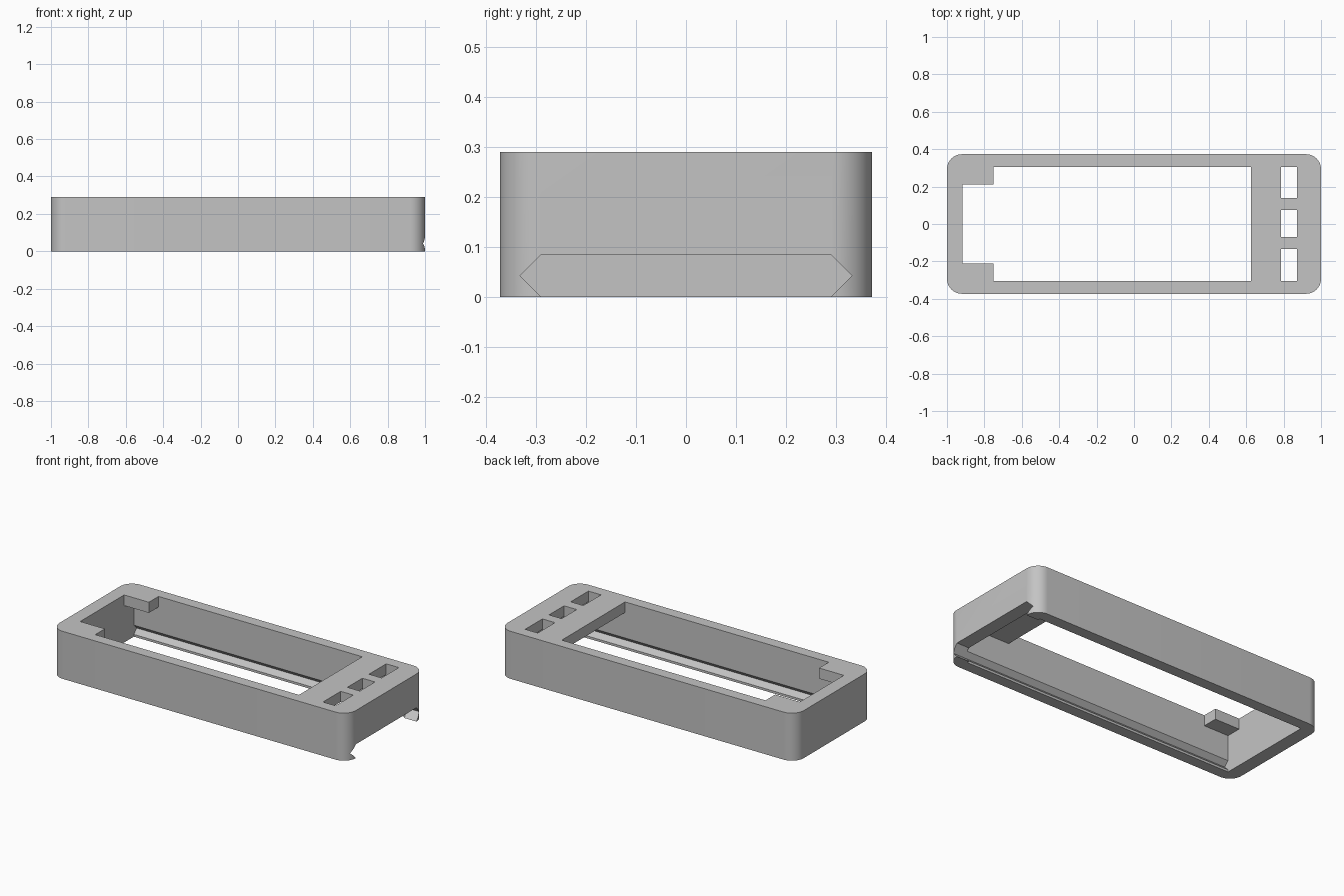
import bpy, bmesh, math
from mathutils import Vector

cube = bpy.data.objects.get("Cube")
if cube:
    bpy.data.objects.remove(cube, do_unlink=True)

LENGTH, WIDTH, HEIGHT = 1.0, 0.373, 0.29    # half length, half width, full height
RADIUS = 0.08
CAV_X, CAV_Y = 0.917, 0.305                 # inner cavity half sizes
CEILING = HEIGHT - 0.065                    # underside of the top plate

grey = bpy.data.materials.new("plain_grey")
grey.use_nodes = True
grey.diffuse_color = (0.55, 0.55, 0.55, 1)
grey.node_tree.nodes["Principled BSDF"].inputs["Base Color"].default_value = (0.55, 0.55, 0.55, 1)


def prism(name, points, direction):
    """Closed solid made by extruding a planar outline along a direction."""
    bm = bmesh.new()
    face = bm.faces.new([bm.verts.new(p) for p in points])
    moved = bmesh.ops.extrude_face_region(bm, geom=[face])["geom"]
    verts = [v for v in moved if isinstance(v, bmesh.types.BMVert)]
    bmesh.ops.translate(bm, verts=verts, vec=Vector(direction))
    bmesh.ops.recalc_face_normals(bm, faces=bm.faces)
    mesh = bpy.data.meshes.new(name)
    bm.to_mesh(mesh)
    bm.free()
    mesh.materials.append(grey)
    obj = bpy.data.objects.new(name, mesh)
    bpy.context.collection.objects.link(obj)
    return obj


def box(name, x0, x1, y0, y1, z0, z1):
    outline = [(x0, y0, z0), (x1, y0, z0), (x1, y1, z0), (x0, y1, z0)]
    return prism(name, outline, (0, 0, z1 - z0))


# Outer shell with rounded vertical corners
outline = []
for i, (sx, sy) in enumerate([(1, 1), (-1, 1), (-1, -1), (1, -1)]):
    for k in range(13):
        a = math.radians(90 * i + 7.5 * k)
        outline.append((sx * (LENGTH - RADIUS) + RADIUS * math.cos(a),
                        sy * (WIDTH - RADIUS) + RADIUS * math.sin(a), 0))
case = prism("case_frame", outline, (0, 0, HEIGHT))

# Cavity open at the bottom
cutters = [box("cavity_cutter", -CAV_X, CAV_X, -CAV_Y, CAV_Y, -0.1, CEILING)]

# Display window, narrowed at one end by two corner tabs
half = [(0.625, CAV_Y), (-0.75, CAV_Y), (-0.75, 0.212), (-CAV_X, 0.212)]
window = half + [(x, -y) for x, y in reversed(half)]
cutters.append(prism("window_cutter", [(x, y, 0.15) for x, y in window], (0, 0, 0.3)))

# Three button holes
for y0, y1 in [(0.139, CAV_Y), (-0.07, 0.075), (-CAV_Y, -0.134)]:
    cutters.append(box("button_hole_cutter", 0.787, 0.872, y0, y1, 0.15, 0.45))

# Sliding lid slot with pointed sides, open at one end and underneath
slot = [(-0.291, 0.084), (0.291, 0.084), (0.333, 0.042), (0.291, 0),
        (0.291, -0.05), (-0.291, -0.05), (-0.291, 0), (-0.333, 0.042)]
cutters.append(prism("lid_slot_cutter", [(-CAV_X, y, z) for y, z in slot], (2.1, 0, 0)))

# Cut everything and bake the result
for c in cutters:
    c.hide_render = True
    mod = case.modifiers.new(c.name, 'BOOLEAN')
    mod.operation = 'DIFFERENCE'
    mod.solver = 'EXACT'
    mod.object = c
bpy.context.view_layer.update()
deps = bpy.context.evaluated_depsgraph_get()
baked = bpy.data.meshes.new_from_object(case.evaluated_get(deps))
case.modifiers.clear()
case.data = baked
for c in cutters:
    bpy.data.objects.remove(c, do_unlink=True)

# Smooth corners, sharp edges
bpy.ops.object.select_all(action='DESELECT')
case.select_set(True)
bpy.context.view_layer.objects.active = case
bpy.ops.object.shade_smooth_by_angle(angle=math.radians(30))
